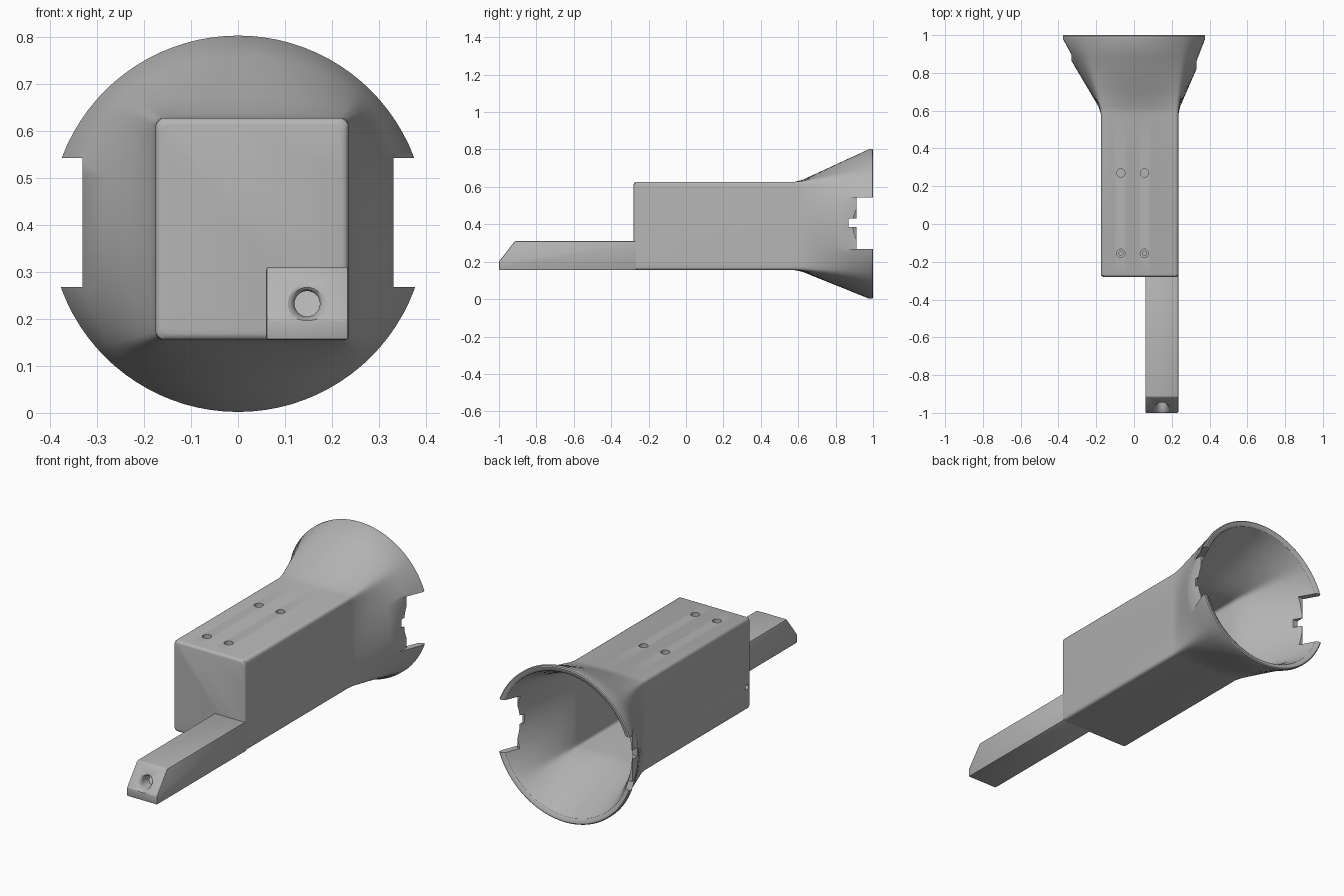
import bpy, bmesh
from math import sin, cos, pi, radians
from mathutils import Vector

old = bpy.data.objects.get("Cube")
if old:
    bpy.data.objects.remove(old, do_unlink=True)

grey = bpy.data.materials.new("plain grey")
grey.use_nodes = True
colour = (0.46, 0.46, 0.46, 1)
grey.diffuse_color = colour
grey.node_tree.nodes["Principled BSDF"].inputs["Base Color"].default_value = colour

# Main dimensions
LEFT, RIGHT, LOW, HIGH = -0.175, 0.235, 0.155, 0.627
FRONT, JOINT, BACK = -0.28, 0.6, 1.0
MOUTH_R, MOUTH_Z, WALL = 0.4, 0.402, 0.032


def make_object(name, bm):
    bmesh.ops.recalc_face_normals(bm, faces=bm.faces)
    mesh = bpy.data.meshes.new(name)
    bm.to_mesh(mesh)
    bm.free()
    mesh.materials.append(grey)
    obj = bpy.data.objects.new(name, mesh)
    bpy.context.collection.objects.link(obj)
    return obj


def loft(name, rings):
    """Closed skin through rings of equal length, capped at both ends."""
    bm = bmesh.new()
    rows = [[bm.verts.new(p) for p in ring] for ring in rings]
    n = len(rows[0])
    for a, b in zip(rows, rows[1:]):
        for i in range(n):
            j = (i + 1) % n
            bm.faces.new((a[i], a[j], b[j], b[i]))
    bm.faces.new(rows[0])
    bm.faces.new(rows[-1])
    return make_object(name, bm)


def box(name, lo, hi):
    bm = bmesh.new()
    bmesh.ops.create_cube(bm, size=1)
    for v in bm.verts:
        v.co = [(l + h) / 2 + c * (h - l) for l, h, c in zip(lo, hi, v.co)]
    return make_object(name, bm)


def activate(obj):
    bpy.ops.object.select_all(action="DESELECT")
    obj.select_set(True)
    bpy.context.view_layer.objects.active = obj


def cut(obj, cutter):
    cutter.hide_render = True
    activate(obj)
    mod = obj.modifiers.new("cut", "BOOLEAN")
    mod.operation, mod.solver, mod.object = "DIFFERENCE", "EXACT", cutter
    bpy.ops.object.modifier_apply(modifier=mod.name)
    bpy.data.objects.remove(cutter, do_unlink=True)


def rod(name, start, end, radius, count=24):
    """Cylinder between two points."""
    a, b = Vector(start), Vector(end)
    turn = (b - a).to_track_quat("Z", "Y")
    circle = [turn @ Vector((radius * cos(2 * pi * i / count), radius * sin(2 * pi * i / count), 0))
              for i in range(count)]
    return loft(name, [[a + c for c in circle], [b + c for c in circle]])


def section(y, inset=0.0, blend=0.0, corner=0.016, arc=5, side=20):
    """Rounded rectangle that turns into the round mouth as blend goes to 1."""
    rect, angles = [], []
    corners = [(RIGHT, HIGH), (LEFT, HIGH), (LEFT, LOW), (RIGHT, LOW)]
    for k, (cx, cz) in enumerate(corners):
        mid = radians(45 + 90 * k)
        sx, sz = (1 if cx > 0 else -1), (1 if cz > MOUTH_Z else -1)
        ox, oz = cx - sx * (inset + corner), cz - sz * (inset + corner)
        for j in range(arc):
            step = j / (arc - 1) - 0.5
            a = mid + step * pi / 2
            rect.append(Vector((ox + corner * cos(a), oz + corner * sin(a))))
            angles.append(mid + step * radians(8))
    points = []
    for k in range(4):
        first, last = k * arc, k * arc + arc - 1
        following = (last + 1) % (4 * arc)
        run = [(rect[i], angles[i]) for i in range(first, last + 1)]
        end_angle = angles[following] + (2 * pi if following == 0 else 0)
        for s in range(1, side):
            f = s / side
            run.append((rect[last].lerp(rect[following], f),
                        angles[last] + (end_angle - angles[last]) * f))
        for p, a in run:
            r = MOUTH_R - inset
            q = p.lerp(Vector((r * cos(a), MOUTH_Z + r * sin(a))), blend)
            points.append((q.x, y, q.y))
    return points


# Hollow box body flowing into a flared mouth, one continuous skin
EDGE, RIM = 0.014, 0.98
rings = []
for a in (0, 30, 60, 90):
    a = radians(a)
    rings.append(section(FRONT + EDGE * (1 - sin(a)), EDGE * (1 - cos(a))))
rings.reverse()
rings = rings[::-1] if rings[0][0][1] > rings[-1][0][1] else rings
rings.append(section(JOINT - 0.02))
flare = [0.06, 0.25, 0.5, 0.75, 1.0]
for t in flare:
    rings.append(section(JOINT + (RIM - JOINT) * t, 0, t))
rings.append(section(BACK - 0.004, 0, 1))
for a in range(0, 91, 30):
    a = radians(a)
    rings.append(section(BACK - 0.02 * (1 - cos(a)), 0.005 + (WALL - 0.005) * sin(a), 1))
for t in reversed(flare[:-1]):
    rings.append(section(JOINT + (RIM - JOINT) * t, WALL, t))
rings.append(section(JOINT - 0.02, WALL))
rings.append(section(FRONT + 0.07, WALL))
body = loft("body_and_flared_mouth", rings)

# Side openings in the mouth: flat shave, open notch and small key slot
for s in (-1, 1):
    for name, inner, y0, z0, z1 in (("shave", 0.33, 0.7, 0.268, 0.542),
                                    ("notch", 0.25, 0.912, 0.268, 0.542),
                                    ("slot", 0.25, 0.87, 0.385, 0.43)):
        xs = sorted((s * inner, s * 0.5))
        cut(body, box(name + "_cutter", (xs[0], y0, z0), (xs[1], 1.1, z1)))

# Screw holes in the roof; the front pair have a narrow pilot hole
for x in (-0.07, 0.055):
    for y in (-0.155, 0.27):
        cut(body, rod("screw_cutter", (x, y, HIGH - 0.022), (x, y, HIGH + 0.1), 0.022))
    cut(body, rod("pilot_cutter", (x, -0.155, HIGH - 0.1), (x, -0.155, HIGH + 0.1), 0.011))

# Small pin hole in the side near the front
cut(body, rod("pin_cutter", (LEFT - 0.1, -0.25, 0.275), (LEFT + 0.02, -0.25, 0.275), 0.013))

# Long arm with a sloped nose
profile = [(-1, LOW), (-1, 0.2), (-0.915, 0.31), (FRONT + 0.016, 0.31), (FRONT + 0.016, LOW)]
arm = loft("front_arm", [[(x, y, z) for y, z in profile] for x in (0.06, RIGHT)])
activate(arm)
bevel = arm.modifiers.new("soft_edges", "BEVEL")
bevel.width, bevel.segments = 0.006, 2
bpy.ops.object.modifier_apply(modifier=bevel.name)

# Rounded socket sunk into the sloped nose, sheared to follow the slope
slope, cx, cz = 0.085 / 0.11, 0.147, 0.232
face_y = -1 + (cz - 0.2) * slope
socket = []
for r, depth in ((0.041, -0.06), (0.041, 0), (0.035, 0.004), (0.03, 0.012), (0.027, 0.025), (0.027, 0.08)):
    ring = []
    for i in range(32):
        a = 2 * pi * i / 32
        dz = r * sin(a)
        ring.append((cx + r * cos(a), face_y + depth + dz * slope, cz + dz))
    socket.append(ring)
cut(arm, loft("socket_cutter", socket))

for obj in (body, arm):
    activate(obj)
    bpy.ops.object.shade_smooth_by_angle(angle=radians(32))
